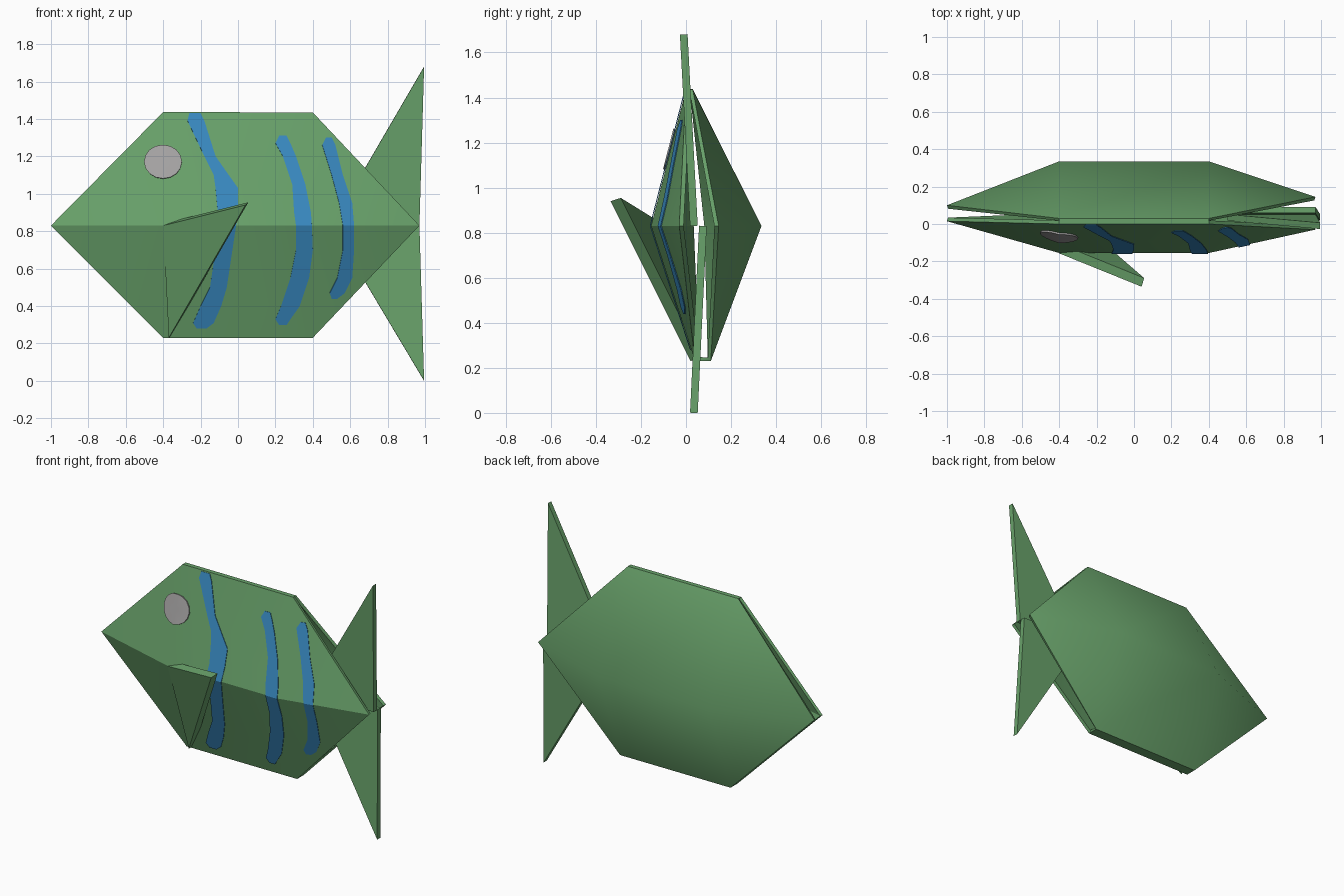
import bpy, bmesh, math
from mathutils import Vector
from mathutils.bvhtree import BVHTree

if "Cube" in bpy.data.objects:
    bpy.data.objects.remove(bpy.data.objects["Cube"])


def material(name, rgb):
    m = bpy.data.materials.new(name)
    m.diffuse_color = (*rgb, 1)
    m.use_nodes = True
    m.node_tree.nodes["Principled BSDF"].inputs["Base Color"].default_value = m.diffuse_color
    return m


GREEN = material("paper green", (0.14, 0.36, 0.145))
BLUE = material("stripe blue", (0.04, 0.25, 0.53))
GREY = material("eye grey", (0.38, 0.37, 0.37))


def sheet(name, verts, faces, mat, thick, offset=-1, centre=None, angle=30):
    """Folded paper sheet: faces turned outward, then given a thickness."""
    bm = bmesh.new()
    vs = [bm.verts.new(v) for v in verts]
    for f in faces:
        face = bm.faces.new([vs[i] for i in f])
        face.normal_update()
        out = face.calc_center_median() - Vector(centre) if centre else Vector((0, -1, 0))
        if face.normal.dot(out) < 0:
            face.normal_flip()
    me = bpy.data.meshes.new(name)
    bm.to_mesh(me)
    bm.free()
    me.materials.append(mat)
    ob = bpy.data.objects.new(name, me)
    bpy.context.collection.objects.link(ob)
    mod = ob.modifiers.new("thickness", 'SOLIDIFY')
    mod.thickness, mod.offset = thick, offset
    bpy.ops.object.select_all(action='DESELECT')
    ob.select_set(True)
    bpy.context.view_layer.objects.active = ob
    bpy.ops.object.modifier_apply(modifier=mod.name)
    bpy.ops.object.shade_smooth_by_angle(angle=math.radians(angle))
    return ob


MID = 0.83


def half_shell(left_y, top_y, ridge_y, bottom_y, right_y):
    """Hexagon outline with a raised horizontal ridge."""
    return [(-1, left_y, MID), (-0.4, top_y, 1.437), (0.4, top_y, 1.435), (0.97, right_y, MID),
            (0.4, bottom_y, 0.23), (-0.4, bottom_y, 0.23),
            (-0.4, ridge_y, MID), (0.4, ridge_y, MID)]


SHELL = [(0, 6, 1), (1, 6, 7, 2), (2, 7, 3), (3, 7, 4), (4, 7, 6, 5), (5, 6, 0)]
CENTRE = (0, 0.07, MID)

# Body: front half, and back half with narrow closing strips at top and belly
front = half_shell(0.015, 0.0, -0.155, 0.04, -0.03)
back = half_shell(0.1, 0.03, 0.335, 0.11, 0.145)
sheet("front_body", front, SHELL, GREEN, 0.02, centre=CENTRE, angle=20)
strips = [(1, 2, 9, 8), (4, 5, 11, 10)]
sheet("back_body", back + [front[i] for i in (1, 2, 4, 5)], SHELL + strips,
      GREEN, 0.02, centre=CENTRE, angle=60)

# Side fin: flap folded out from the lower front panel
sheet("side_fin", [(-0.4, -0.157, MID), (0.04, -0.335, 0.94), (-0.37, 0.02, 0.23)],
      [(0, 1, 2)], GREEN, 0.05)

# Tail: two thin triangles slotted into the open rear end
for name, tip_y, tip_z, base_y in (("upper_tail", -0.01, 1.68, 0.035),
                                   ("lower_tail", 0.035, 0.0, 0.075)):
    sheet(name, [(0.995, tip_y, tip_z), (0.5, base_y, MID), (0.97, base_y, MID)],
          [(0, 1, 2)], GREEN, 0.034, offset=0)

# Painted details: thin plates laid on the front surface
tree = BVHTree.FromPolygons([Vector(v) for v in front], SHELL)


def on_front(x, z):
    hit = tree.ray_cast(Vector((x, -2, z)), Vector((0, 1, 0)))[0]
    return (x, (hit.y if hit else 0) - 0.002, z)


def stripe(name, rows):
    verts = [on_front(x, z) for z, xl, xr in rows for x in (xl, xr)]
    faces = [(2 * i, 2 * i + 1, 2 * i + 3, 2 * i + 2) for i in range(len(rows) - 1)]
    sheet(name, verts, faces, BLUE, 0.004, offset=1)


# Rows are height, left edge, right edge
stripe("front_stripe", [(1.43, -.26, -.2), (1.39, -.27, -.18), (1.2, -.18, -.12), (1.1, -.13, -.05),
                        (1.03, -.12, 0), (.92, -.11, 0), (MID, -.12, -.01), (.7, -.12, -.03),
                        (.5, -.15, -.06), (.4, -.2, -.09), (.31, -.24, -.13), (.28, -.22, -.17)])
stripe("middle_stripe", [(1.31, .22, .26), (1.27, .2, .28), (1.2, .24, .31), (1.05, .29, .36),
                         (.9, .3, .39), (MID, .31, .395), (.7, .31, .4), (.55, .28, .38),
                         (.4, .23, .33), (.33, .2, .28), (.3, .22, .26)])
stripe("rear_stripe", [(1.3, .47, .5), (1.26, .45, .52), (1.1, .5, .56), (.95, .54, .61),
                       (MID, .56, .62), (.7, .56, .62), (.55, .53, .61), (.47, .49, .57),
                       (.44, .5, .53)])

# Eye: round plate
N = 16
ring = [on_front(-0.4 + 0.1 * math.cos(a), 1.17 + 0.09 * math.sin(a))
        for a in (2 * math.pi * i / N for i in range(N))]
sheet("eye", ring + [on_front(-0.4, 1.17)], [(i, (i + 1) % N, N) for i in range(N)],
      GREY, 0.009, offset=1)
